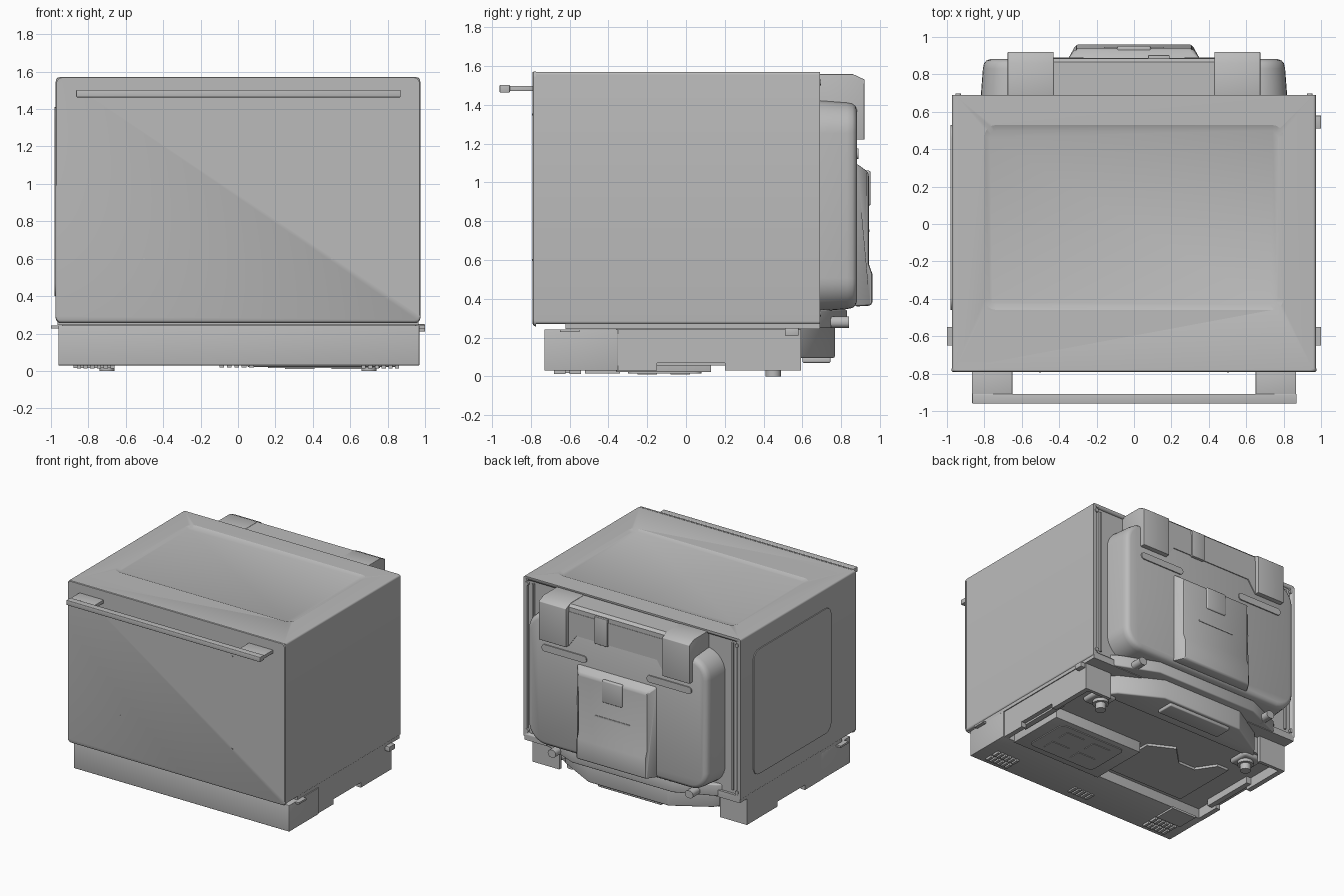
import bpy, bmesh, math
from mathutils import Vector

old = bpy.data.objects.get("Cube")
if old:
    bpy.data.objects.remove(old, do_unlink=True)

grey = bpy.data.materials.new("plain grey")
grey.use_nodes = True
COLOUR = (0.5, 0.5, 0.5, 1)
grey.diffuse_color = COLOUR
grey.node_tree.nodes["Principled BSDF"].inputs["Base Color"].default_value = COLOUR


def finish(name, bm, bevel=0, segments=3):
    bmesh.ops.recalc_face_normals(bm, faces=bm.faces)
    mesh = bpy.data.meshes.new(name)
    bm.to_mesh(mesh)
    bm.free()
    ob = bpy.data.objects.new(name, mesh)
    bpy.context.collection.objects.link(ob)
    mesh.materials.append(grey)
    bpy.ops.object.select_all(action='DESELECT')
    ob.select_set(True)
    bpy.context.view_layer.objects.active = ob
    if bevel:
        mod = ob.modifiers.new("Bevel", 'BEVEL')
        mod.width, mod.segments = bevel, segments
        bpy.ops.object.modifier_apply(modifier=mod.name)
    bpy.ops.object.shade_smooth_by_angle(angle=math.radians(35))
    return ob


def loft(name, rings, bevel=0, segments=3):
    """Skin between closed rings of equal length and cap both ends."""
    bm = bmesh.new()
    loops = [[bm.verts.new(p) for p in ring] for ring in rings]
    n = len(loops[0])
    for a, b in zip(loops, loops[1:]):
        for i in range(n):
            bm.faces.new((a[i], a[(i + 1) % n], b[(i + 1) % n], b[i]))
    bm.faces.new(loops[0])
    bm.faces.new(loops[-1])
    return finish(name, bm, bevel, segments)


def place(points, axis, t):
    """Put flat points on the plane across an axis at distance t."""
    return [Vector((t, a, b) if axis == 'x' else (a, t, b) if axis == 'y' else (a, b, t))
            for a, b in points]


def prism(name, points, axis, t0, t1, bevel=0):
    return loft(name, [place(points, axis, t0), place(points, axis, t1)], bevel)


def box(name, x, y, z, bevel=0):
    return prism(name, [(x[0], y[0]), (x[1], y[0]), (x[1], y[1]), (x[0], y[1])], 'z', *z, bevel)


def rounded(a, b, r, steps=6):
    """Rounded rectangle over the ranges a and b."""
    pts = []
    for k, (ca, cb) in enumerate([(a[1] - r, b[1] - r), (a[0] + r, b[1] - r),
                                  (a[0] + r, b[0] + r), (a[1] - r, b[0] + r)]):
        for s in range(steps + 1):
            t = math.pi / 2 * (k + s / steps)
            pts.append((ca + r * math.cos(t), cb + r * math.sin(t)))
    return pts


def cut(ob, cutter):
    cutter.hide_render = True
    mod = ob.modifiers.new("Cut", 'BOOLEAN')
    mod.operation, mod.solver, mod.object = 'DIFFERENCE', 'EXACT', cutter
    bpy.context.view_layer.objects.active = ob
    bpy.ops.object.modifier_apply(modifier=mod.name)
    bpy.data.objects.remove(cutter, do_unlink=True)


def span(side, a, b):
    """Range from a to b, flipped to the given side."""
    return tuple(sorted((side * a, side * b)))


# Cabinet with pressed top panel and recessed back
cabinet = prism("cabinet", rounded((-.972, .972), (.27, 1.57), .015), 'y', -.775, .69)
cut(cabinet, loft("top_cutter", [place(rounded((-.77, .77), (-.43, .50), .04), 'z', 1.558),
                                 place(rounded((-.80, .80), (-.46, .53), .06), 'z', 1.5705),
                                 place(rounded((-.80, .80), (-.46, .53), .06), 'z', 1.6)]))
cut(cabinet, prism("back_cutter", rounded((-.94, .94), (.30, 1.545), .02), 'y', .67, .75))
box("cabinet_floor", (-.965, .965), (-.62, .69), (.245, .275))
prism("side_panel", rounded((-.46, .53), (.40, 1.41), .07), 'x', -.98, -.97)

# Door and handle
loft("door", [place(rounded((-.975, .975), (.255, 1.572), .03), 'y', -.772),
              place(rounded((-.975, .975), (.262, 1.572), .03), 'y', -.785),
              place(rounded((-.97, .97), (.27, 1.568), .03), 'y', -.79)])
box("handle_bar", (-.865, .87), (-.96, -.908), (1.463, 1.503), .004)
for s in (-1, 1):
    box("handle_bracket", span(s, .65, .867), (-.912, -.785), (1.47, 1.497), .003)
    for z in (.6, 1.35):
        box("door_pin", span(s, .497, .507), (-.793, -.789), (z - .004, z + .004))

# Bulging rear housing
shell = []
for y, d, r in [(.665, 0, .17), (.70, .002, .17), (.83, .012, .16),
                (.858, .018, .15), (.873, .03, .14), (.881, .05, .12)]:
    shell.append(place(rounded((-.82 + d, .82 - d), (.335 + d, 1.425 - d), r, 8), 'y', y))
loft("rear_housing", shell)

# Fan cover: sloped profile with narrower outer face
cover_profile = [(.87, .36), (.955, .365), (.96, .38), (.96, .53), (.942, .58),
                 (.942, 1.045), (.93, 1.06), (.875, 1.10)]
bm = bmesh.new()
sides = [[bm.verts.new((s * (.36 if y < .9 else .31), y, z)) for y, z in cover_profile]
         for s in (-1, 1)]
n = len(cover_profile)
for i in range(n):
    j = (i + 1) % n
    bm.faces.new((sides[0][i], sides[0][j], sides[1][j], sides[1][i]))
for side in sides:
    bm.faces.new(side)
finish("fan_cover", bm, .012, 2)
box("cover_block", (-.09, .09), (.92, .952), (.88, 1.06), .01)
box("cover_seam", (-.16, .16), (.93, .946), (.745, .757))

# Upper rear mounting rail, hooks and vents
prism("rear_rail", [(.67, 1.42), (.67, 1.555), (.865, 1.555), (.885, 1.535), (.885, 1.40),
                    (.87, 1.38)], 'x', -.67, .67)
prism("rail_plate", [(-.66, 1.22), (-.43, 1.22), (-.36, 1.32), (.36, 1.32), (.43, 1.22),
                     (.66, 1.22), (.66, 1.50), (-.66, 1.50)], 'y', .86, .888)
box("rail_clip", (.075, .19), (.86, .903), (1.31, 1.53), .004)
hook = [(.67, 1.25), (.67, 1.558), (.86, 1.558), (.92, 1.53), (.92, 1.22), (.87, 1.22)]
for s in (-1, 1):
    prism("rear_hook", hook, 'x', *span(s, .43, .675), .004)
    prism("rear_vent", rounded(span(s, .27, .67), (1.12, 1.175), .025), 'y', .87, .89)
    for z in (.31, 1.50):
        prism("corner_screw", rounded(span(s, .925, .955), (z, z + .03), .014), 'y', .68, .697)
    box("rear_flange", span(s, .885, .90), (.665, .685), (.33, 1.52))

# Base tray and hollow rear underside
box("base_front", (-.96, .97), (-.73, -.35), (.03, .243), .004)
box("base_deck", (-.94, .95), (-.36, .56), (.11, .25))
for s in (-1, 1):
    x = span(s, .92, .96)
    rail = [(-.36, .03), (-.15, .03), (-.15, .07), (.20, .07), (.20, .03), (.592, .03),
            (.592, .243), (-.36, .243)]
    prism("base_side_rail", rail, 'x', *x)
    box("base_rail_panel", span(s, .88, .925), (-.2, .25), (.055, .12))
    box("base_corner_wall", span(s, .72, .955), (.565, .592), (.03, .243))
    box("foot_mount", span(s, .62, .80), (.36, .54), (.075, .12), .02)
    box("front_hinge", span(s, .95, 1.0), (-.65, -.55), (.228, .243))
box("latch_tab", (.95, 1.0), (.51, .58), (.21, .25), .004)

# Angular pan and lip below the rear housing
pan = [(-.74, .50), (-.66, .60), (-.38, .768), (.34, .768), (.66, .60), (.74, .50)]
prism("rear_pan", pan, 'z', .095, .26, .012)
lip = [(-.86, .60), (-.76, .70), (-.46, .83), (.44, .83), (.76, .70), (.86, .60)]
prism("rear_pan_lip", lip, 'z', .25, .345, .01)
box("pan_ledge", (-.3, .27), (.60, .745), (.07, .10), .008)
for s in (-1, 1):
    prism("pan_lug", rounded(span(s, .58, .65), (.25, .31), .028), 'y', .72, .84)

# Underside: access panel, ribs, grilles
box("underside_panel", (.05, .86), (-.36, .13), (.022, .12), .004)
prism("underside_lid", rounded((.16, .76), (-.30, .08), .04), 'z', .015, .023)
for x in (.25, .5):
    for y in (-.25, -.08):
        box("lid_rib", (x, x + .16), (y, y + .10), (.010, .016))
prism("underside_boss", [(-.70, -.30), (.0, -.30), (.0, .15), (-.2, .25), (-.35, .1),
                         (-.5, .1), (-.6, .25), (-.70, .25)], 'z', .09, .115)
for s in (-1, 1):
    for k in range(6):
        x = .66 + .036 * k
        for y in (-.68, -.60):
            box("grille_bar", span(s, x, x + .022), (y, y + .06), (.012, .032))
for k in range(5):
    box("centre_grille_bar", (-.1 + .04 * k, -.075 + .04 * k), (-.66, -.58), (.018, .032))
box("front_rest", (-.88, -.66), (-.52, -.34), (.015, .032))

# Rear feet
for s in (-1, 1):
    for radius, z0, z1 in ((.04, 0, .09), (.06, .05, .085)):
        circle = [(s * .70 + radius * math.cos(math.tau * i / 24),
                   .45 + radius * math.sin(math.tau * i / 24)) for i in range(24)]
        prism("rear_foot", circle, 'z', z0, z1)
